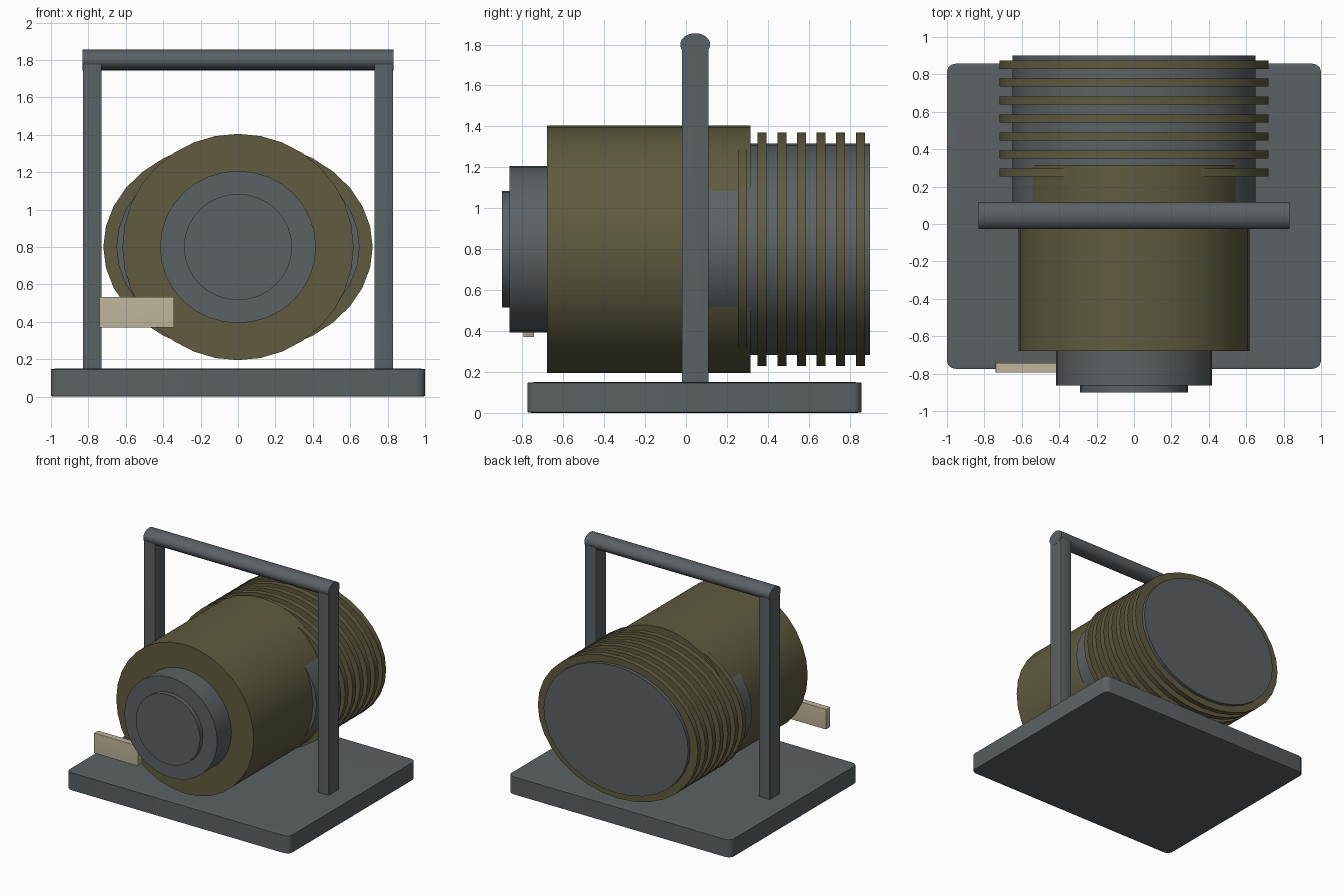
import bpy
import bmesh
from mathutils import Matrix, Vector

old = bpy.data.objects.get("Cube")
if old:
    bpy.data.objects.remove(old, do_unlink=True)


def make_material(name, rgb):
    mat = bpy.data.materials.new(name)
    mat.use_nodes = True
    mat.diffuse_color = (*rgb, 1)
    mat.node_tree.nodes["Principled BSDF"].inputs["Base Color"].default_value = (*rgb, 1)
    return mat


steel = make_material("steel grey", (0.105, 0.12, 0.13))
olive = make_material("olive drab", (0.115, 0.105, 0.05))
tan = make_material("pale tan", (0.53, 0.465, 0.33))


def finish(name, bm, mat):
    bmesh.ops.recalc_face_normals(bm, faces=bm.faces)
    mesh = bpy.data.meshes.new(name)
    bm.to_mesh(mesh)
    bm.free()
    mesh.materials.append(mat)
    obj = bpy.data.objects.new(name, mesh)
    bpy.context.collection.objects.link(obj)
    bpy.ops.object.select_all(action="DESELECT")
    obj.select_set(True)
    bpy.context.view_layer.objects.active = obj
    bpy.ops.object.shade_smooth_by_angle(angle=0.6)
    return obj


def block(name, low, high, mat, bevel):
    """Box between two corners; the bevel stretches with the box."""
    low, high = Vector(low), Vector(high)
    bm = bmesh.new()
    bmesh.ops.create_cube(bm, size=1)
    bmesh.ops.bevel(bm, geom=bm.edges[:], offset=bevel, segments=3,
                    profile=0.5, affect="EDGES")
    bmesh.ops.scale(bm, vec=high - low, verts=bm.verts)
    bmesh.ops.translate(bm, vec=(low + high) / 2, verts=bm.verts)
    return finish(name, bm, mat)


def drum(name, axis, start, end, centre, radii, mat):
    """Elliptical cylinder along x or y; radii are horizontal then vertical."""
    bm = bmesh.new()
    bmesh.ops.create_cone(bm, cap_ends=True, segments=32, radius1=1, radius2=1, depth=1)
    bmesh.ops.rotate(bm, matrix=Matrix.Rotation(1.5707963, 3, "X"), verts=bm.verts)
    bmesh.ops.scale(bm, vec=(radii[0], end - start, radii[1]), verts=bm.verts)
    if axis == "x":
        bmesh.ops.rotate(bm, matrix=Matrix.Rotation(1.5707963, 3, "Z"), verts=bm.verts)
    middle = (start + end) / 2
    place = (middle, centre[0], centre[1]) if axis == "x" else (centre[0], middle, centre[1])
    bmesh.ops.translate(bm, vec=place, verts=bm.verts)
    return finish(name, bm, mat)


# Base slab
block("base", (-1, -0.775, 0), (1, 0.858, 0.15), steel, 0.025)

# Main housing and stepped nose
axis_point = (0, 0.8)
drum("housing", "y", -0.68, 0.315, axis_point, (0.618, 0.605), olive)
drum("nose_ring", "y", -0.863, -0.66, axis_point, (0.417, 0.407), steel)
drum("nose_cap", "y", -0.90, -0.85, axis_point, (0.289, 0.284), steel)

# Rear core with cooling fins
drum("rear_core", "y", 0.08, 0.90, axis_point, (0.65, 0.516), steel)
for i in range(7):
    y = 0.276 + i * 0.096
    drum(f"cooling_fin_{i + 1}", "y", y - 0.022, y + 0.022, axis_point, (0.72, 0.57), olive)

# Carrying frame
for side, x in (("left", 0.78), ("right", -0.78)):
    block(f"{side}_post", (x - 0.05, -0.02, 0.14), (x + 0.05, 0.11, 1.80), steel, 0.02)
drum("handle", "x", -0.832, 0.832, (0.045, 1.80), (0.073, 0.055), steel)

# Marker plate beside the nose
block("marker_plate", (-0.74, -0.794, 0.37), (-0.343, -0.742, 0.533), tan, 0.02)
